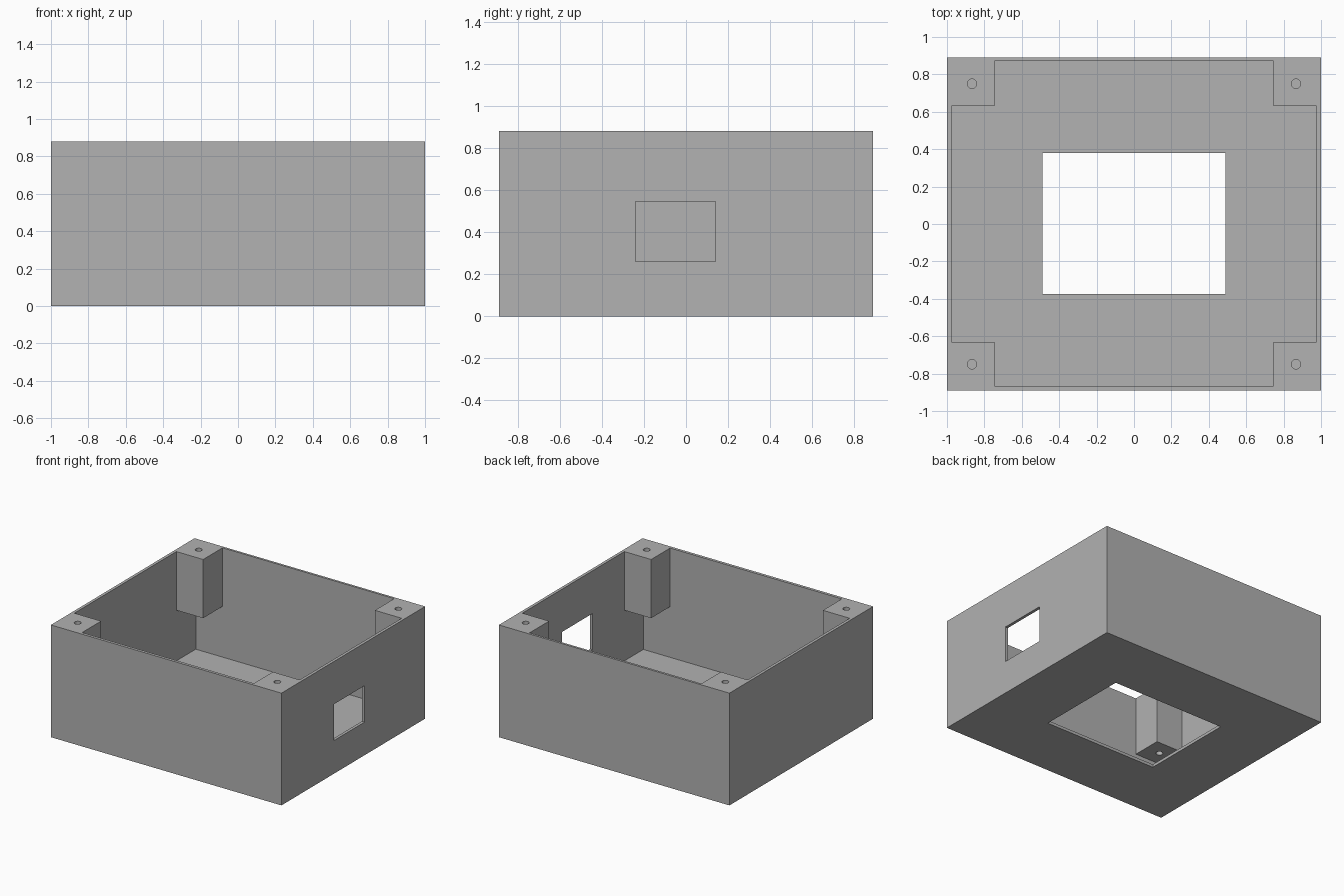
import bpy

cube = bpy.data.objects.get("Cube")
if cube:
    bpy.data.objects.remove(cube, do_unlink=True)

# Single grey finish
grey = bpy.data.materials.new("plain grey")
grey.use_nodes = True
colour = (0.445, 0.445, 0.445, 1)
grey.diffuse_color = colour
grey.node_tree.nodes["Principled BSDF"].inputs["Base Color"].default_value = colour


def box(name, x, y, z):
    """Box spanning the (low, high) ranges on each axis."""
    bpy.ops.mesh.primitive_cube_add(size=1, location=[sum(r) / 2 for r in (x, y, z)])
    ob = bpy.context.object
    ob.name = name
    ob.scale = [r[1] - r[0] for r in (x, y, z)]
    bpy.ops.object.transform_apply(location=True, rotation=False, scale=True)
    ob.data.materials.append(grey)
    return ob


def combine(target, tool, operation):
    """Apply a boolean and remove its tool."""
    tool.hide_render = True
    mod = target.modifiers.new("boolean", "BOOLEAN")
    mod.operation, mod.solver, mod.object = operation, "EXACT", tool
    bpy.ops.object.select_all(action="DESELECT")
    bpy.context.view_layer.objects.active = target
    target.select_set(True)
    bpy.ops.object.modifier_apply(modifier=mod.name)
    bpy.data.objects.remove(tool, do_unlink=True)


HX, HY, H, WALL = 1.0, 0.89, 0.88, 0.023

# Open-topped shell
shell = box("enclosure", (-HX, HX), (-HY, HY), (0, H))
cavity = box("cavity_cutter", (WALL - HX, HX - WALL), (WALL - HY, HY - 0.018), (WALL, H + 0.2))
combine(shell, cavity, "DIFFERENCE")

# Screw posts hanging in the upper corners
for sx in (-1, 1):
    for sy in (-1, 1):
        x = sorted((sx * 0.745, sx * (HX - 0.01)))
        y = sorted((sy * 0.632, sy * (HY - 0.01)))
        combine(shell, box("corner_post", x, y, (0.42, H)), "UNION")

# Screw holes through the posts
for sx in (-1, 1):
    for sy in (-1, 1):
        bpy.ops.mesh.primitive_cylinder_add(
            vertices=32, radius=0.025, depth=0.8, location=(sx * 0.866, sy * 0.75, 0.7))
        combine(shell, bpy.context.object, "DIFFERENCE")

# Opening in the floor and port in the side wall
combine(shell, box("floor_cutter", (-0.49, 0.49), (-0.375, 0.38), (-0.1, 0.1)), "DIFFERENCE")
combine(shell, box("port_cutter", (0.9, 1.1), (-0.24, 0.14), (0.26, 0.545)), "DIFFERENCE")

for face in shell.data.polygons:
    face.material_index = 0
    face.use_smooth = False
